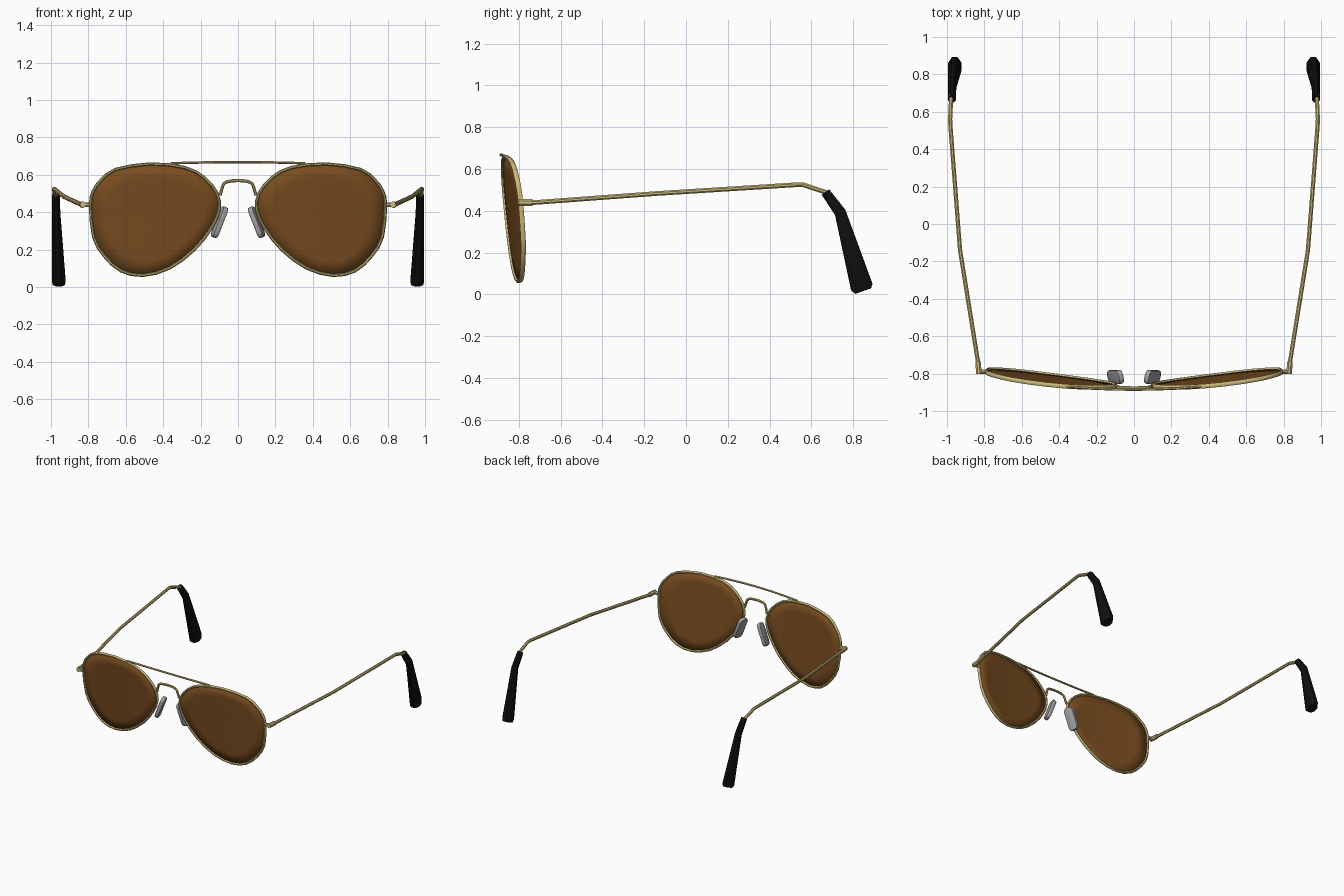
import bpy, bmesh, math
from mathutils import Vector, Matrix

if "Cube" in bpy.data.objects:
    bpy.data.objects.remove(bpy.data.objects["Cube"])


def material(name, rgb):
    m = bpy.data.materials.new(name)
    m.diffuse_color = (*rgb, 1)
    m.use_nodes = True
    m.node_tree.nodes["Principled BSDF"].inputs["Base Color"].default_value = m.diffuse_color
    return m


GOLD = material("pale gold", (0.60, 0.49, 0.20))
BROWN = material("brown lens", (0.19, 0.073, 0.014))
BLACK = material("black plastic", (0.005, 0.005, 0.005))
GREY = material("grey pad", (0.36, 0.36, 0.38))


def finish(name, bm, mat, mirror=True, angle=40):
    bmesh.ops.recalc_face_normals(bm, faces=bm.faces[:])
    me = bpy.data.meshes.new(name)
    bm.to_mesh(me)
    bm.free()
    me.materials.append(mat)
    ob = bpy.data.objects.new(name, me)
    bpy.context.collection.objects.link(ob)
    bpy.ops.object.select_all(action='DESELECT')
    ob.select_set(True)
    bpy.context.view_layer.objects.active = ob
    bpy.ops.object.shade_smooth_by_angle(angle=math.radians(angle))
    if mirror:
        ob.modifiers.new("mirror", 'MIRROR').use_mirror_merge = False
    return ob


def tube(name, path, radii, mat, ref, sides=8, closed=False, mirror=True):
    """Sweep an elliptical ring along path; radii = (along ref, across)."""
    path = [Vector(p) for p in path]
    n = len(path)
    if isinstance(radii, tuple):
        radii = [radii] * n
    bm = bmesh.new()
    rings = []
    for i, p in enumerate(path):
        if closed:
            a, b = path[i - 1], path[(i + 1) % n]
        else:
            a, b = path[max(i - 1, 0)], path[min(i + 1, n - 1)]
        t = (p - a).normalized() + (b - p).normalized()
        t.normalize()
        u = Vector(ref)
        u = (u - t * u.dot(t)).normalized()
        v = t.cross(u)
        ring = []
        for k in range(sides):
            w = 2 * math.pi * (k + 0.5) / sides
            ring.append(bm.verts.new(p + u * math.cos(w) * radii[i][0] + v * math.sin(w) * radii[i][1]))
        rings.append(ring)
    for i in range(n if closed else n - 1):
        r, s = rings[i], rings[(i + 1) % n]
        for k in range(sides):
            j = (k + 1) % sides
            bm.faces.new((r[k], r[j], s[j], s[k]))
    if not closed:
        bm.faces.new(rings[0])
        bm.faces.new(rings[-1])
    return finish(name, bm, mat, mirror)


def front(x, z):
    """Wrapped and tilted surface that carries the lenses."""
    return Vector((x, -0.885 + 0.117 * x * x - 0.09 * (z - 0.67), z))


# teardrop outline of one lens, smoothed to twice the points
outline = [(.74, .575), (.66, .635), (.47, .665), (.28, .645), (.175, .59), (.105, .505),
           (.092, .415), (.135, .315), (.23, .195), (.365, .095), (.51, .055), (.63, .08),
           (.72, .16), (.78, .265), (.797, .44), (.782, .515)]
centre = Vector((0.44, 0.37))
pts = [centre + (Vector(p) - centre) * 0.978 for p in outline]
smooth = []
for i, p in enumerate(pts):
    q = pts[(i + 1) % len(pts)]
    smooth += [p, (p + q) * 0.5625 - (pts[i - 1] + pts[(i + 2) % len(pts)]) * 0.0625]

# lens: concentric rings on the front surface, slightly thick
bm = bmesh.new()
hub = bm.verts.new(front(*centre))
prev = None
for f in (0.25, 0.5, 0.75, 1.0):
    ring = [bm.verts.new(front(*(centre + (p - centre) * f))) for p in smooth]
    for k in range(len(ring)):
        j = (k + 1) % len(ring)
        bm.faces.new((prev[k], prev[j], ring[j], ring[k]) if prev else (hub, ring[j], ring[k]))
    prev = ring
lens = finish("lens", bm, BROWN)
sol = lens.modifiers.new("thickness", 'SOLIDIFY')
sol.thickness, sol.offset = 0.006, 0

# wire rims
tube("rim", [front(*p) for p in smooth], (0.013, 0.009), GOLD, (0, 1, 0), closed=True)

# brow bar and bridge
tube("brow_bar", [front(x, 0.668 - 0.05 * x * x) for x in (-.36, -.24, -.12, 0, .12, .24, .36)],
     (0.007, 0.008), GOLD, (0, 0, 1), mirror=False)
half = [(.096, .49), (.085, .53), (.076, .553), (.06, .562), (.03, .568)]
arch = [(-x, z) for x, z in half] + [(0, .569)] + half[::-1]
tube("bridge", [front(*p) for p in arch], (0.009, 0.009), GOLD, (0, 1, 0), mirror=False)

# nose pads: rounded plates splayed outwards to the back
L = Vector((.06, 0, -.155)).normalized()
D = Vector((.25, .97, 0))
D = (D - L * D.dot(L)).normalized()
N = D.cross(L)
rot = Matrix((N, D, L)).transposed().to_4x4()
bm = bmesh.new()
bmesh.ops.create_cube(bm, size=1, matrix=Matrix.Diagonal((0.03, 0.075, 0.175, 1)))
corners = [e for e in bm.edges if abs(e.verts[0].co.x - e.verts[1].co.x) > 0.01]
bmesh.ops.bevel(bm, geom=corners, offset=0.028, segments=3, profile=0.5, affect='EDGES')
rims = [e for e in bm.edges if e.calc_face_angle(0) > 1.2]
bmesh.ops.bevel(bm, geom=rims, offset=0.008, segments=2, profile=0.5, affect='EDGES')
bmesh.ops.transform(bm, matrix=Matrix.Translation((0.099, -0.818, 0.347)) @ rot, verts=bm.verts[:])
finish("nose_pad", bm, GREY)

# end pieces and hinge barrels
tube("end_piece", [(.785, -.79, .44), (.84, -.79, .44)], (0.012, 0.014), GOLD, (0, 1, 0))
tube("hinge", [(.829, -.802, .44), (.834, -.735, .44)], (0.016, 0.018), GOLD, (1, 0, 0))

# temple arms
tube("temple_arm", [(.832, -.75, .438), (.93, -.14, .483), (.982, .53, .525), (.983, .56, .525),
                    (.977, .69, .482)], (0.012, 0.012), GOLD, (1, 0, 0))

# black ear tips, widening downwards
tube("ear_tip", [(.973, .667, .49), (.972, .738, .392), (.958, .841, .036), (.958, .848, .016)],
     [(.022, .024), (.024, .030), (.039, .058), (.036, .044)], BLACK, (1, 0, 0))
